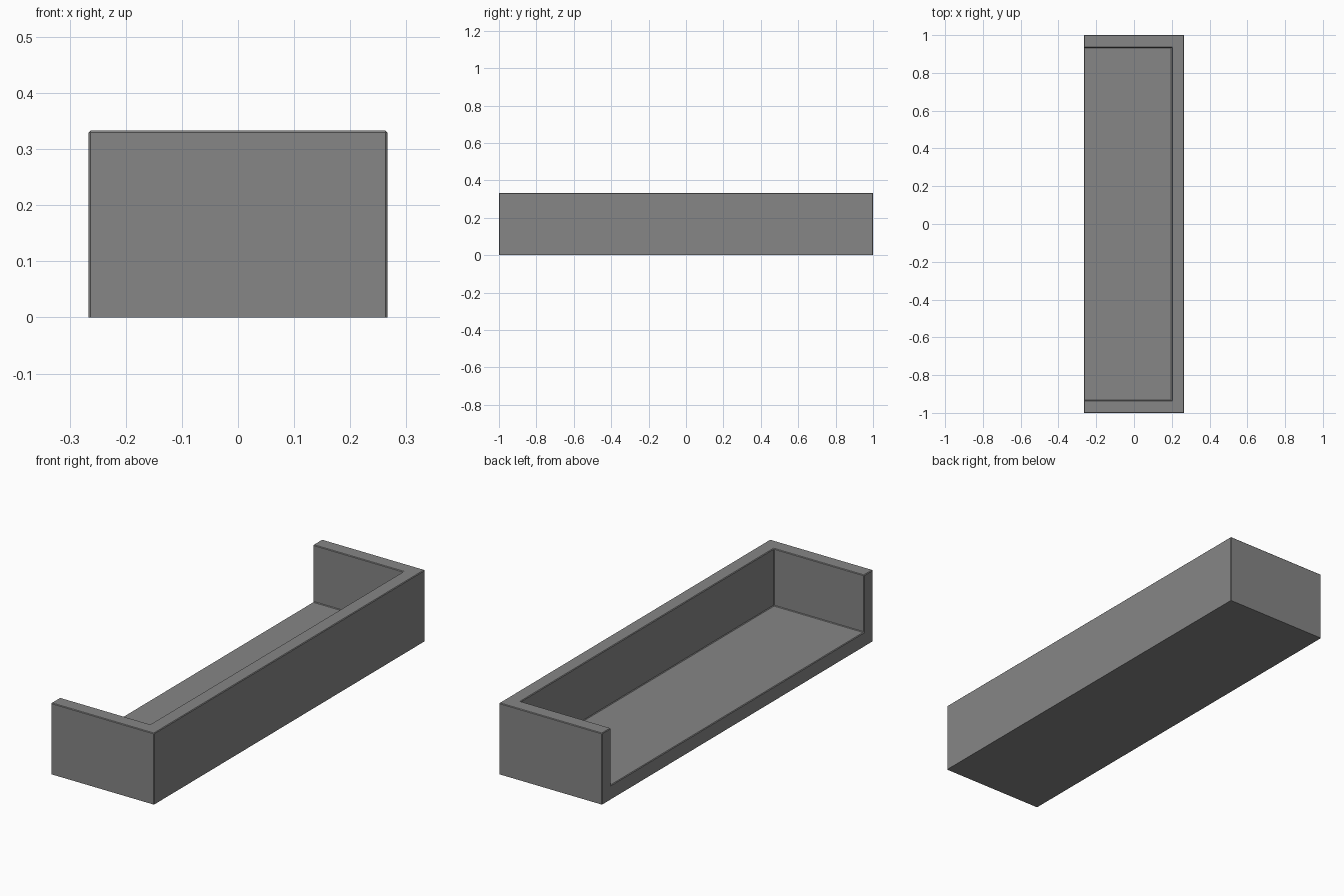
import bpy
import bmesh

cube = bpy.data.objects.get("Cube")
if cube:
    bpy.data.objects.remove(cube, do_unlink=True)

WIDTH, LENGTH, HEIGHT = 0.532, 2.0, 0.333
WALL = 0.066
BEVEL = 0.003


def box(name, low, high):
    """Axis-aligned box between two corners."""
    bm = bmesh.new()
    bmesh.ops.create_cube(bm, size=1)
    for v in bm.verts:
        v.co = [lo + (c + 0.5) * (hi - lo) for c, lo, hi in zip(v.co, low, high)]
    mesh = bpy.data.meshes.new(name)
    bm.to_mesh(mesh)
    bm.free()
    obj = bpy.data.objects.new(name, mesh)
    bpy.context.collection.objects.link(obj)
    return obj


grey = bpy.data.materials.new("plain grey")
grey.use_nodes = True
color = (0.24, 0.24, 0.24, 1)
grey.diffuse_color = color
grey.node_tree.nodes["Principled BSDF"].inputs["Base Color"].default_value = color

# Tray: solid block hollowed from the top and the left-hand long side
x, y = WIDTH / 2, LENGTH / 2
tray = box("open_sided_tray", (-x, -y, 0), (x, y, HEIGHT))
cutter = box("hollow_cutter", (-x - 0.1, -y + WALL, WALL), (x - WALL, y - WALL, HEIGHT + 0.1))
cutter.hide_render = True

cut = tray.modifiers.new("hollow", "BOOLEAN")
cut.operation = "DIFFERENCE"
cut.solver = "EXACT"
cut.object = cutter
bpy.context.view_layer.update()
hollow = tray.evaluated_get(bpy.context.evaluated_depsgraph_get())
bm = bmesh.new()
bm.from_mesh(hollow.to_mesh())
hollow.to_mesh_clear()
tray.modifiers.clear()
bpy.data.objects.remove(cutter, do_unlink=True)

# Fine bevel on every edge except the base outline
bmesh.ops.dissolve_limit(bm, angle_limit=0.01, verts=bm.verts[:], edges=bm.edges[:])
edges = [e for e in bm.edges if max(v.co.z for v in e.verts) > 0.001]
bmesh.ops.bevel(bm, geom=edges, offset=BEVEL, offset_type="OFFSET", segments=1,
                profile=0.5, affect="EDGES", clamp_overlap=True)
bmesh.ops.recalc_face_normals(bm, faces=bm.faces[:])
bm.to_mesh(tray.data)
bm.free()
tray.data.materials.clear()
tray.data.materials.append(grey)
for face in tray.data.polygons:
    face.material_index = 0
